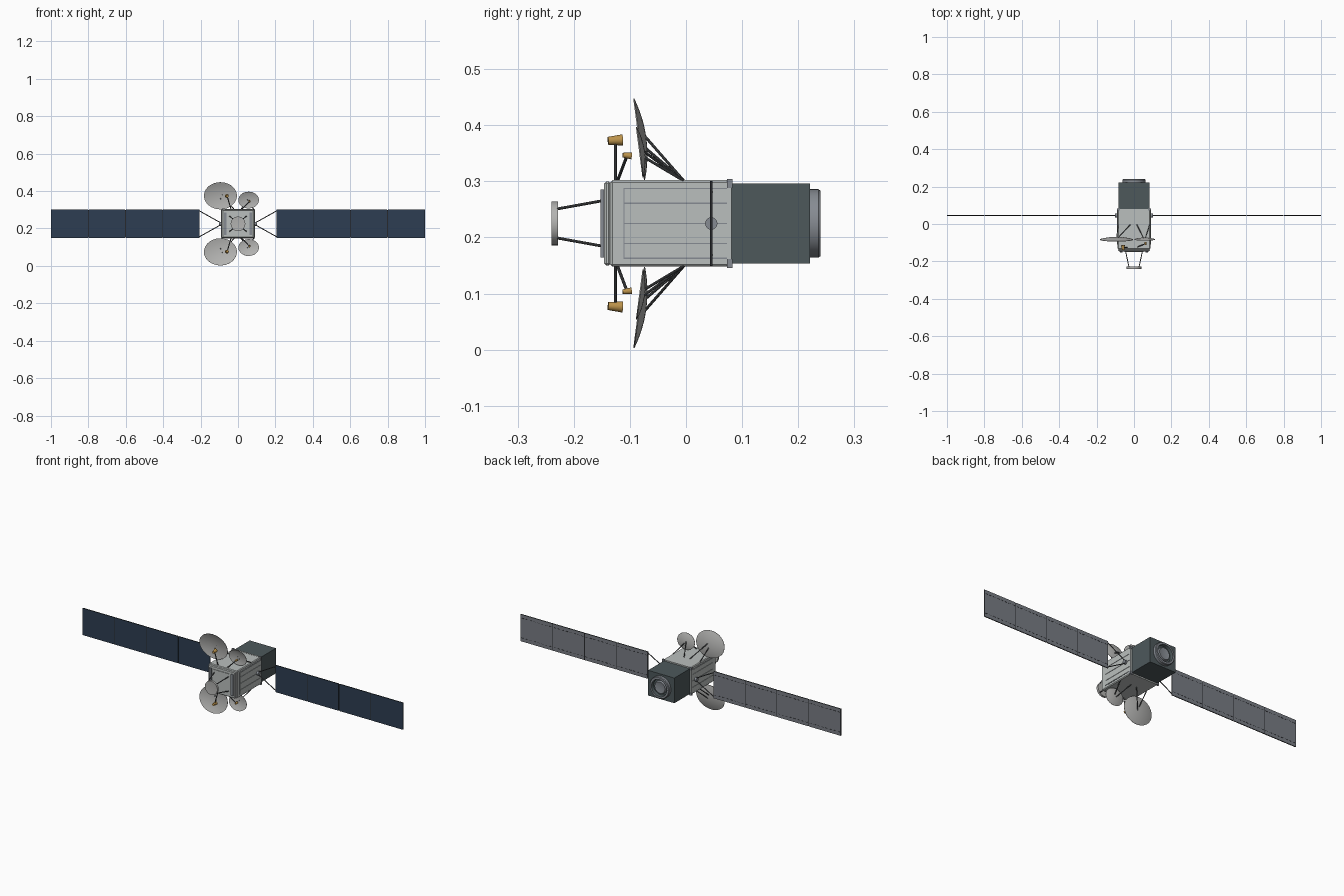
import bpy, bmesh, math
from mathutils import Vector, Matrix

if "Cube" in bpy.data.objects:
    bpy.data.objects.remove(bpy.data.objects["Cube"])


def material(name, r, g, b):
    m = bpy.data.materials.new(name)
    m.use_nodes = True
    m.diffuse_color = (r, g, b, 1)
    m.node_tree.nodes["Principled BSDF"].inputs["Base Color"].default_value = (r, g, b, 1)
    return m


HULL = material("hull light grey", 0.49, 0.52, 0.51)
DISH = material("dish grey", 0.45, 0.45, 0.44)
SLATE = material("dark slate", 0.075, 0.098, 0.105)
METAL = material("metal grey", 0.24, 0.26, 0.29)
STRUT = material("strut dark grey", 0.085, 0.09, 0.095)
GOLD = material("horn gold", 0.5, 0.29, 0.07)
CELL = material("solar navy", 0.027, 0.048, 0.085)
BACKING = material("panel back grey", 0.19, 0.205, 0.23)
EDGE = material("panel edge dark", 0.02, 0.022, 0.025)

ZC = 0.225  # height of the main axis


def finish(name, bm, mats, smooth=False):
    bmesh.ops.recalc_face_normals(bm, faces=bm.faces)
    me = bpy.data.meshes.new(name)
    bm.to_mesh(me)
    bm.free()
    for m in mats:
        me.materials.append(m)
    ob = bpy.data.objects.new(name, me)
    bpy.context.collection.objects.link(ob)
    if smooth:
        bpy.ops.object.select_all(action="DESELECT")
        ob.select_set(True)
        bpy.context.view_layer.objects.active = ob
        bpy.ops.object.shade_smooth_by_angle(angle=math.radians(35))
    return ob


def box(name, centre, size, mat, bevel=0):
    bm = bmesh.new()
    bmesh.ops.create_cube(bm, size=1)
    bmesh.ops.scale(bm, vec=size, verts=bm.verts)
    bmesh.ops.translate(bm, vec=centre, verts=bm.verts)
    ob = finish(name, bm, [mat])
    if bevel:
        mod = ob.modifiers.new("bevel", "BEVEL")
        mod.width, mod.segments = bevel, 1
    return ob


def rod(name, a, b, mat, r1=0.003, r2=None, sides=10):
    """Cylinder or cone from point a to point b."""
    a, b = Vector(a), Vector(b)
    bm = bmesh.new()
    bmesh.ops.create_cone(bm, cap_ends=True, segments=sides, radius1=r1,
                          radius2=r1 if r2 is None else r2, depth=(b - a).length)
    turn = (b - a).to_track_quat("Z", "Y").to_matrix().to_4x4()
    bmesh.ops.transform(bm, matrix=Matrix.Translation((a + b) / 2) @ turn, verts=bm.verts)
    return finish(name, bm, [mat], True)


def lathe(name, profile, mats, sides=40, pick=None):
    """Spin (radius, y) points round the y axis."""
    bm = bmesh.new()
    vs = [bm.verts.new((r, y, 0)) for r, y in profile]
    es = [bm.edges.new(p) for p in zip(vs, vs[1:])]
    bmesh.ops.spin(bm, geom=vs + es, cent=(0, 0, 0), axis=(0, 1, 0),
                   angle=math.tau, steps=sides, use_duplicate=False)
    bmesh.ops.remove_doubles(bm, verts=bm.verts, dist=0.00005)
    if pick:
        for f in bm.faces:
            f.material_index = pick(f.calc_center_median())
    return finish(name, bm, mats, True)


# Main hull, front plate and rear flange
box("hull", (0, -0.027, ZC), (0.176, 0.216, 0.154), HULL, 0.004)
box("front_plate", (0, -0.14, ZC), (0.17, 0.012, 0.15), HULL, 0.004)
box("rear_flange", (0, 0.077, ZC), (0.182, 0.008, 0.156), HULL)
box("front_panel", (0, -0.147, ZC), (0.1, 0.004, 0.115), HULL)
for sx in (-1, 1):
    box("front_rail", (sx * 0.068, -0.148, ZC), (0.014, 0.008, 0.121), METAL)
    # Side panelling with narrow seams over a darker backing
    box("side_seam", (sx * 0.088, -0.0175, ZC), (0.002, 0.187, 0.126), METAL)
    for z, h in ((-0.049, 0.024), (-0.018, 0.034), (0.018, 0.034), (0.049, 0.024)):
        box("side_panel", (sx * 0.0895, -0.0175, ZC + z), (0.003, 0.185, h), HULL)
    for sz in (-1, 1):
        box("corner_block", (sx * 0.084, 0.078, ZC + sz * 0.071),
            (0.016, 0.01, 0.016), METAL)

# Rear service box and engine ring
box("rear_box", (0, 0.151, ZC), (0.164, 0.14, 0.142), SLATE)
engine = lathe("engine_ring",
               [(0.061, 0.22), (0.061, 0.236), (0.058, 0.24), (0.048, 0.24), (0.045, 0.224),
                (0.036, 0.224), (0.032, 0.234), (0, 0.228)],
               [METAL, SLATE],
               pick=lambda c: 1 if 0.035 < math.hypot(c.x, c.z) < 0.048 else 0)
engine.location.z = ZC

# Nose antenna drum on four legs
drum = lathe("nose_drum", [(0, -0.228), (0.039, -0.228), (0.039, -0.24),
                           (0.035, -0.24), (0, -0.235)], [DISH])
drum.location.z = ZC
for sx in (-1, 1):
    for sz in (-1, 1):
        rod("nose_leg", (sx * 0.045, -0.146, ZC + sz * 0.041),
            (sx * 0.027, -0.229, ZC + sz * 0.026), STRUT, 0.0025)


# Elliptical reflector with feed horn and braces, above or below the hull
def reflector(size, sz, x, y, dz, rx, rz, depth, horn, horn_r, foot, braces):
    steps = 7
    ts = [i / steps for i in range(steps + 1)]
    inner = [(t, depth * (1 - t * t) - 0.0015) for t in ts]
    outer = [(t, depth * (1 - t * t) + 0.0005) for t in reversed(ts)]
    dish = lathe(size + "_dish", inner + outer, [DISH], 48)
    dish.data.transform(Matrix.Diagonal((rx, 1, rz, 1)))
    dish.rotation_euler.x = sz * math.radians(7.5)
    dish.location = (x, y, ZC + sz * dz)
    roof = ZC + sz * 0.076
    for bx, top in braces:
        rod(size + "_dish_brace", (bx, -0.004, roof),
            (x + (bx - x) * 0.12, y + depth - 0.002, ZC + sz * (dz + top)), STRUT, 0.0025)
    hx, hy, hz, length = horn
    tilt = Vector((-0.1, 1, -sz * 0.1 if size == "small" else sz * 0.06)).normalized()
    centre = Vector((hx, hy, ZC + sz * hz))
    rod(size + "_horn", centre - tilt * length / 2, centre + tilt * length / 2,
        GOLD, horn_r * 0.7, horn_r, 20)
    rod(size + "_horn_post", (foot[0], foot[1], roof), centre, STRUT, 0.0028)


for sz in (-1, 1):
    reflector("large", sz, -0.094, -0.083, 0.15, 0.088, 0.073, 0.012,
              (-0.058, -0.126, 0.148, 0.026), 0.01, (-0.037, -0.126),
              ((-0.02, 0.005), (-0.084, -0.015)))
    reflector("small", sz, 0.057, -0.082, 0.127, 0.055, 0.045, 0.008,
              (0.062, -0.105, 0.121, 0.016), 0.006, (0.02, -0.122),
              ((0.015, 0.002), (0.084, -0.008)))

# Solar wings: hub, yoke and four hinged panels each side
WY, W0, PITCH, GAP, HEIGHT = 0.045, 0.206, 0.1985, 0.004, 0.152
for sx in (-1, 1):
    rod("wing_hub", (sx * 0.084, WY, ZC), (sx * 0.102, WY, ZC), METAL, 0.011, sides=20)
    for sz in (-1, 1):
        rod("wing_yoke", (sx * 0.097, WY, ZC + sz * 0.008),
            (sx * (W0 + 0.002), WY, ZC + sz * 0.07), STRUT, 0.0025)
    for i in range(4):
        mid = W0 + PITCH * (i + 0.5)
        width = PITCH - (GAP if i < 3 else 0)
        cx = sx * (mid - (GAP / 2 if i < 3 else 0))
        panel = box("solar_panel", (cx, WY, ZC), (width, 0.005, HEIGHT), CELL)
        panel.data.materials.append(BACKING)
        panel.data.materials.append(EDGE)
        for f in panel.data.polygons:
            f.material_index = 0 if f.normal.y < -0.5 else 1 if f.normal.y > 0.5 else 2
        if i < 3:
            box("panel_hinge", (sx * (W0 + PITCH * (i + 1) - GAP / 2), WY + 0.001, ZC),
                (GAP, 0.003, HEIGHT * 0.98), EDGE)
        # Dashed wiring on the back
        for sz in (-1, 1):
            for k in range(8):
                box("wiring_dash", (cx + (k - 3.5) * width / 8, WY + 0.0028, ZC + sz * 0.056),
                    (width / 14, 0.001, 0.002), EDGE)
